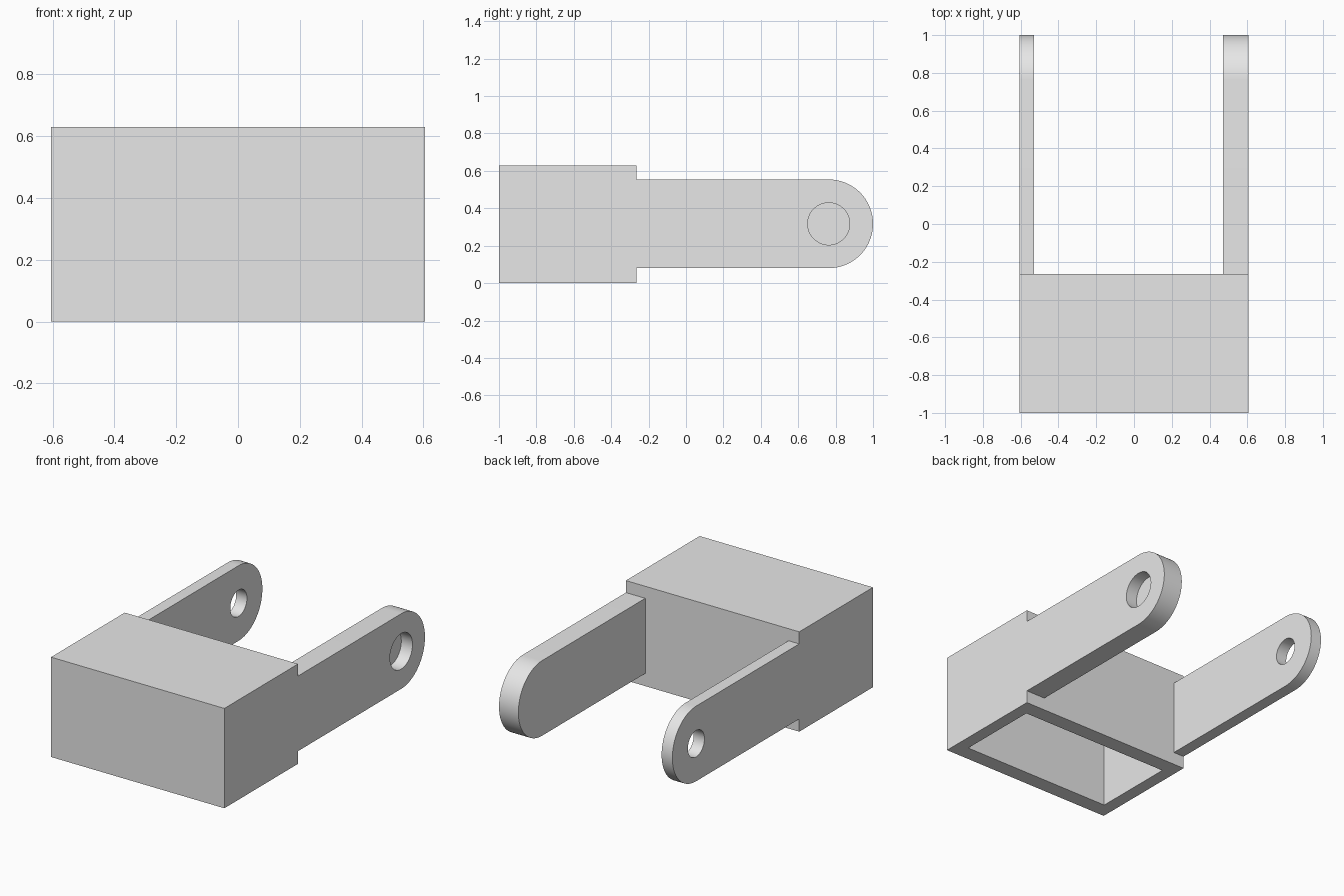
import bpy, bmesh, math
from mathutils import Matrix

cube = bpy.data.objects.get("Cube")
if cube:
    bpy.data.objects.remove(cube, do_unlink=True)

# Main dimensions
HALF_X, HEIGHT = 0.605, 0.63
FRONT, BACK = -1.0, -0.265
MID_Z = HEIGHT / 2 + 0.002
ARM_R = 0.237
PIVOT_Y = 1.0 - ARM_R

grey = bpy.data.materials.new("light grey")
grey.use_nodes = True
grey.diffuse_color = (0.8, 0.8, 0.8, 1)
grey.node_tree.nodes["Principled BSDF"].inputs["Base Color"].default_value = (0.8, 0.8, 0.8, 1)


def make(name, bm):
    bmesh.ops.recalc_face_normals(bm, faces=bm.faces)
    mesh = bpy.data.meshes.new(name)
    bm.to_mesh(mesh)
    bm.free()
    mesh.materials.append(grey)
    obj = bpy.data.objects.new(name, mesh)
    bpy.context.collection.objects.link(obj)
    return obj


def box(name, x0, x1, y0, y1, z0, z1):
    bm = bmesh.new()
    bmesh.ops.create_cube(bm, size=1)
    bmesh.ops.scale(bm, vec=(x1 - x0, y1 - y0, z1 - z0), verts=bm.verts)
    bmesh.ops.translate(bm, vec=((x0 + x1) / 2, (y0 + y1) / 2, (z0 + z1) / 2), verts=bm.verts)
    return make(name, bm)


def pin(name, x0, x1, radius):
    """Cylinder along x through the pivot point."""
    bm = bmesh.new()
    bmesh.ops.create_cone(bm, cap_ends=True, segments=64, radius1=radius, radius2=radius,
                          depth=x1 - x0, matrix=Matrix.Rotation(math.pi / 2, 4, "Y"))
    bmesh.ops.translate(bm, vec=((x0 + x1) / 2, PIVOT_Y, MID_Z), verts=bm.verts)
    return make(name, bm)


def arm(name, x0, x1):
    """Flat bar with a rounded end, rooted inside the housing's back wall."""
    steps = 48
    pts = [(BACK - 0.05, MID_Z - ARM_R)]
    for i in range(steps + 1):
        a = math.pi * (i / steps - 0.5)
        pts.append((PIVOT_Y + ARM_R * math.cos(a), MID_Z + ARM_R * math.sin(a)))
    pts.append((BACK - 0.05, MID_Z + ARM_R))
    bm = bmesh.new()
    face = bm.faces.new([bm.verts.new((x0, y, z)) for y, z in pts])
    ext = bmesh.ops.extrude_face_region(bm, geom=[face], use_keep_orig=True)
    new = [g for g in ext["geom"] if isinstance(g, bmesh.types.BMVert)]
    bmesh.ops.translate(bm, vec=(x1 - x0, 0, 0), verts=new)
    return make(name, bm)


def combine(target, tool, operation):
    """Apply an exact boolean and remove the tool object."""
    tool.hide_render = True
    mod = target.modifiers.new(operation.lower(), "BOOLEAN")
    mod.operation, mod.solver, mod.object = operation, "EXACT", tool
    bpy.ops.object.select_all(action="DESELECT")
    bpy.context.view_layer.objects.active = target
    target.select_set(True)
    bpy.ops.object.modifier_apply(modifier=mod.name)
    bpy.data.objects.remove(tool, do_unlink=True)


# Housing, hollow and open underneath
bracket = box("bracket", -HALF_X, HALF_X, FRONT, BACK, 0, HEIGHT)
combine(bracket, box("cavity", -HALF_X + 0.08, HALF_X - 0.08, FRONT + 0.1, BACK - 0.1,
                     -0.1, HEIGHT - 0.09), "DIFFERENCE")

# Thin right arm with a through hole
right_arm = arm("right_arm", -HALF_X, -0.53)
combine(right_arm, pin("through_hole", -0.7, -0.4, 0.083), "DIFFERENCE")
combine(bracket, right_arm, "UNION")

# Thick left arm with a blind pocket on its outer face
left_arm = arm("left_arm", 0.47, HALF_X)
combine(left_arm, pin("blind_pocket", HALF_X - 0.078, HALF_X + 0.1, 0.1125), "DIFFERENCE")
combine(bracket, left_arm, "UNION")

bpy.ops.object.select_all(action="DESELECT")
bracket.select_set(True)
bpy.context.view_layer.objects.active = bracket
bpy.ops.object.shade_smooth_by_angle(angle=math.radians(30))
